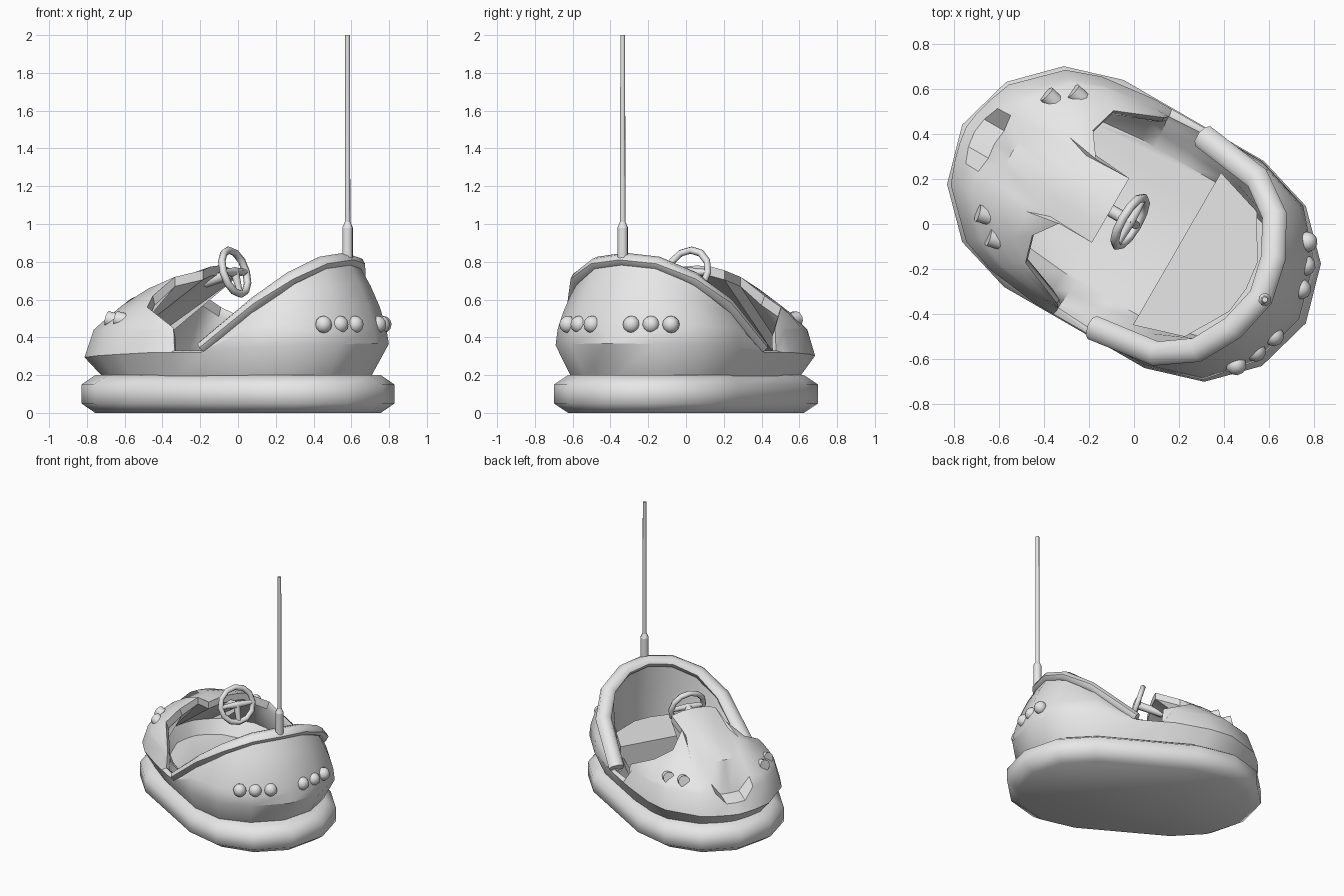
import bpy, bmesh, math
from mathutils import Matrix, Vector

cube = bpy.data.objects.get("Cube")
if cube:
    bpy.data.objects.remove(cube)

grey = bpy.data.materials.new("light_grey")
grey.use_nodes = True
color = (0.8, 0.8, 0.8, 1)
grey.diffuse_color = color
grey.node_tree.nodes["Principled BSDF"].inputs["Base Color"].default_value = color

# Parts are modelled with the nose on +X, then the whole car is turned
TURN = Matrix.Rotation(math.radians(150), 4, "Z")


def finish(bm, name, angle=60):
    bmesh.ops.recalc_face_normals(bm, faces=bm.faces)
    bm.transform(TURN)
    mesh = bpy.data.meshes.new(name)
    bm.to_mesh(mesh)
    bm.free()
    mesh.materials.append(grey)
    ob = bpy.data.objects.new(name, mesh)
    bpy.context.collection.objects.link(ob)
    bpy.ops.object.select_all(action="DESELECT")
    ob.select_set(True)
    bpy.context.view_layer.objects.active = ob
    bpy.ops.object.shade_smooth_by_angle(angle=math.radians(angle))


def loft(rings, name, angle=60, loop=False):
    """Skin closed rings of points; cap the ends or join them in a loop."""
    bm = bmesh.new()
    rows = [[bm.verts.new(p) for p in ring] for ring in rings]
    n = len(rows[0])
    for a, b in zip(rows, rows[1:] + (rows[:1] if loop else [])):
        for i in range(n):
            j = (i + 1) % n
            bm.faces.new((a[i], a[j], b[j], b[i]))
    if not loop:
        bm.faces.new(rows[0])
        bm.faces.new(rows[-1])
    finish(bm, name, angle)


def mirrored(half):
    """Close a nose-to-tail half outline with its mirror image."""
    return half + [Vector((p[0], -p[1], p[2])) for p in half[-2:0:-1]]


def rod(name, start, end, r1, r2, sides=8):
    start, end = Vector(start), Vector(end)
    d = end - start
    bm = bmesh.new()
    spin = d.to_track_quat("Z", "Y").to_matrix().to_4x4()
    bmesh.ops.create_cone(bm, cap_ends=True, segments=sides, radius1=r1, radius2=r2,
                          depth=d.length,
                          matrix=Matrix.Translation((start + end) / 2) @ spin)
    finish(bm, name)


# Bumper ring
outline = [(.88, 0), (.806, .262), (.62, .45), (.36, .53),
           (-.36, .53), (-.62, .45), (-.806, .262), (-.88, 0)]
rings = []
for z, inset in ((0, .07), (.05, 0), (.15, 0), (.2, .07)):
    half = [Vector((x * (1 - inset / .88), y * (1 - inset / .53), z)) for x, y in outline]
    rings.append(mirrored(half))
loft(rings, "bumper")

# Body shell: belt position (x, y) and cockpit edge (x, y, z), nose to tail
columns = [
    ((.86, 0), (.12, 0, .78)),
    ((.85, .07), (.12, .08, .775)),
    ((.83, .15), (.12, .165, .755)),
    ((.79, .257), (.29, .165, .72)),
    ((.605, .44), (.365, .27, .62)),
    ((.45, .495), (.33, .39, .56)),
    ((.2, .525), (.12, .475, .45)),
    ((.11, .525), (.105, .49, .33)),
    ((-.08, .525), (-.08, .5, .33)),
    ((-.355, .525), (-.36, .465, .56)),
    ((-.61, .445), (-.53, .35, .7)),
    ((-.775, .255), (-.63, .18, .79)),
    ((-.845, 0), (-.67, 0, .81)),
]


def column(belt, edge):
    bx, by = belt
    e = Vector(edge)
    rear = bx < 0
    belt_z = .33 - .045 * bx
    k = .985 if rear else .94
    shoulder = Vector((bx * k, by * k, min(.44, e.z)))
    path = [Vector((bx * .88, by * .88, .19)),
            Vector((bx, by, min(belt_z, e.z - .01))), shoulder]
    span = e - shoulder
    swell = Vector((bx * .06, by * .06, 0)) if rear else Vector((0, 0, .065))
    for t in (.1, .35, .67):
        path.append(shoulder + span * t + swell * span.length * math.sin(math.pi * t))
    # Grille recess in the middle of the nose
    if bx > .84:
        path[2] = Vector((bx * .95, by, .36))
        path[3] = Vector((bx * .83, by, .39))
        path[4] += Vector((.06, 0, 0))
    path.append(e)
    # Turned-in lip, inner wall and floor
    if rear:
        lip = Vector((e.x * .93, e.y * .91, e.z - .02))
    else:
        lip = e - Vector((0, .02 * (e.y > .2), .05))
    floor = Vector((bx * .8, by * .65, .23))
    if rear or e.z < .4:
        pocket = lip.lerp(floor, .5)
    else:
        pocket = Vector((bx * .84, by * .82, .33))
    return path + [lip, pocket, floor]


half_columns = [column(b, e) for b, e in columns]
loft([mirrored(list(row)) for row in zip(*half_columns)], "body_shell", 38)

# Seat block
seat = [(-.22, 0), (-.22, .39), (-.445, .32), (-.56, .125), (-.575, 0)]
loft([mirrored([Vector((x, y, z)) for x, y in seat]) for z in (.23, .42)], "seat", 30)

# Padded rail around the cockpit back
rail = [(-.07, .49, .345), (-.37, .45, .58), (-.52, .345, .71),
        (-.61, .18, .79), (-.65, 0, .81)]
path = [Vector(p) for p in rail]
path += [Vector((p.x, -p.y, p.z)) for p in path[-2::-1]]
rings = []
for i, p in enumerate(path):
    tangent = (path[min(i + 1, len(path) - 1)] - path[max(i - 1, 0)]).normalized()
    side = tangent.cross(Vector((0, 0, 1))).normalized()
    up = side.cross(tangent)
    rings.append([p + side * .055 * math.cos(a) + up * .038 * math.sin(a)
                  for a in (math.tau * k / 8 for k in range(8))])
loft(rings, "back_rail")

# Power pole
rod("pole_base", (-.67, 0, .8), (-.67, 0, .98), .029, .029)
rod("pole_collar", (-.67, 0, .98), (-.67, 0, 1.01), .029, .016)
rod("pole", (-.67, 0, 1), (-.67, 0, 2), .015, .013)

# Steering wheel: rim, spokes and column
centre = Vector((.02, 0, .745))
tilt = Matrix.Translation(centre) @ Matrix.Rotation(math.radians(-73), 4, "Y")
rim = []
for i in range(12):
    a = math.tau * i / 12
    out = Vector((math.cos(a), math.sin(a), 0))
    rim.append([tilt @ (out * (.122 + .02 * math.cos(b)) + Vector((0, 0, .02 * math.sin(b))))
                for b in (math.tau * k / 6 for k in range(6))])
loft(rim, "steering_wheel_rim", 65, loop=True)
for label, a in (("left", 90), ("right", 270), ("lower", 180)):
    a = math.radians(a)
    end = tilt @ (Vector((math.cos(a), math.sin(a), 0)) * .12)
    rod("wheel_spoke_" + label, centre, end, .026, .016, 6)
rod("steering_column", centre - Vector((.01, 0, 0)), (.2, 0, .69), .028, .028)

# Lamps on both sides
for s, label in ((1, "left"), (-1, "right")):
    for i, (x, y) in enumerate(((.585, .29), (.49, .36))):
        rod("headlight_%s_%d" % (label, i + 1), (x - .06, s * (y - .01), .475),
            (x + .04, s * (y + .015), .5), .04, .04, 10)
    for i, (x, y) in enumerate(((-.785, .12), (-.75, .22), (-.705, .315))):
        bm = bmesh.new()
        bmesh.ops.create_uvsphere(bm, u_segments=10, v_segments=6, radius=.046,
                                  matrix=Matrix.Translation((x, s * y, .468)))
        finish(bm, "tail_light_%s_%d" % (label, i + 1))
